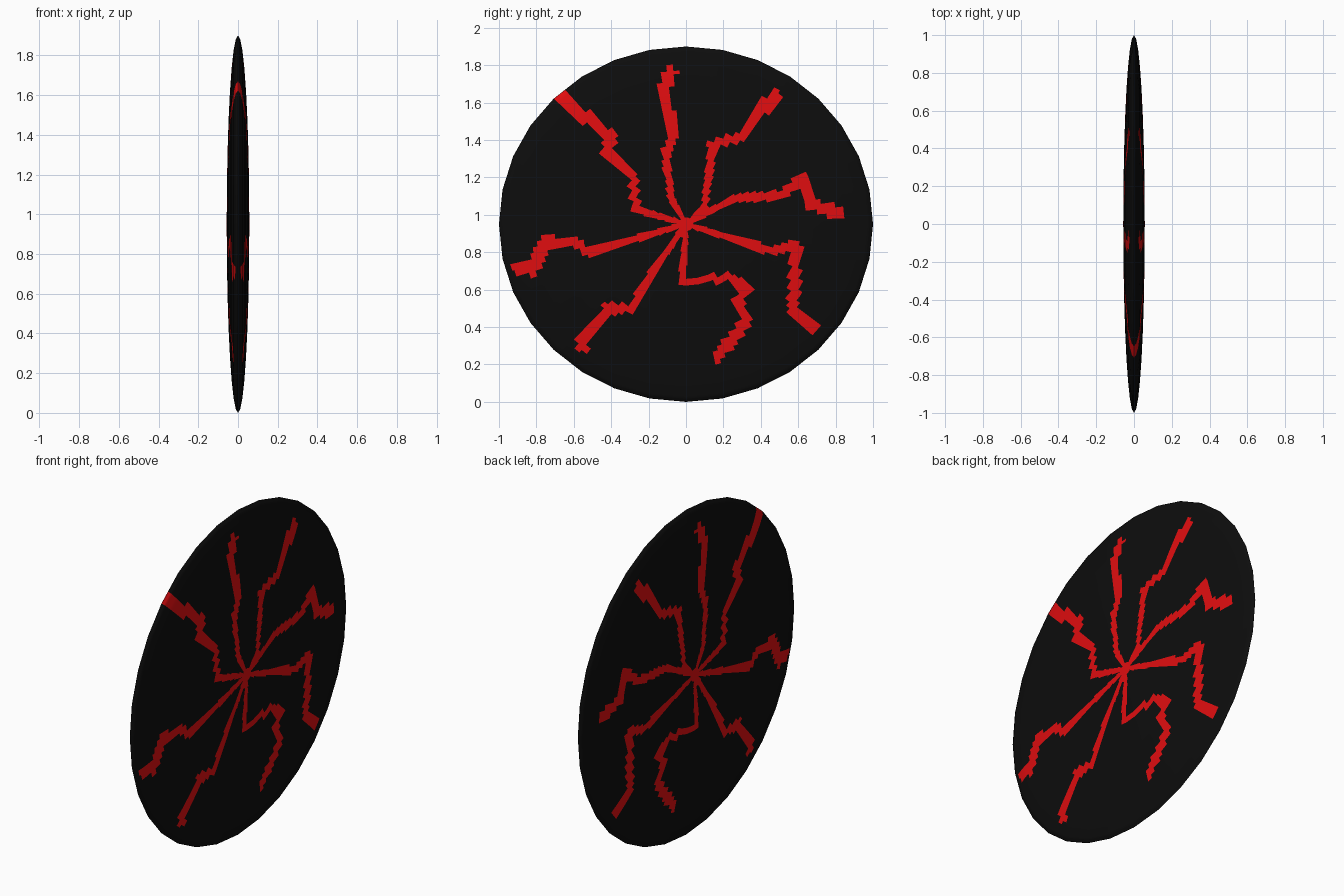
import bpy, bmesh
from math import pi
from mathutils import Matrix, Vector
from mathutils.geometry import intersect_point_line

if "Cube" in bpy.data.objects:
    bpy.data.objects.remove(bpy.data.objects["Cube"])

RY, RZ, RX = 1.0, 0.95, 0.057
HUB = Vector((0, RZ))

# Crack paths as (y, z) corners; every crack starts at the hub
CRACKS = [
    [(-.08, 1.09), (-.11, 1.33), (-.06, 1.42), (-.12, 1.67), (-.08, 1.76)],
    [(.10, 1.04), (.14, 1.37), (.30, 1.42), (.47, 1.64)],
    [(.26, 1.09), (.50, 1.10), (.62, 1.20), (.67, 1.05), (.82, 1.01)],
    [(.45, .81), (.59, .84), (.57, .50), (.68, .41)],
    [(-.02, .63), (.22, .67), (.33, .61), (.27, .55), (.33, .44), (.17, .24)],
    [(-.18, .69), (-.29, .50), (-.42, .50), (-.56, .30)],
    [(-.28, .87), (-.52, .80), (-.60, .86), (-.76, .85), (-.82, .71), (-.90, .72)],
    [(-.27, 1.03), (-.28, 1.20), (-.42, 1.33), (-.40, 1.42), (-.69, 1.64)],
]
SEGMENTS = []
for path in CRACKS:
    points = [HUB] + [Vector(p) for p in path]
    SEGMENTS += zip(points, points[1:])


def on_crack(p):
    # Cracks widen away from the hub
    half_width = 0.014 + 0.024 * (p - HUB).length
    for a, b in SEGMENTS:
        t = intersect_point_line(p, a, b)[1]
        if (p - a.lerp(b, min(max(t, 0), 1))).length < half_width:
            return True
    return False


def material(name, colour):
    m = bpy.data.materials.new(name)
    m.diffuse_color = (*colour, 1)
    m.use_nodes = True
    m.node_tree.nodes["Principled BSDF"].inputs["Base Color"].default_value = m.diffuse_color
    return m


# Flattened 32-sided sphere with its poles on the two broad faces
bm = bmesh.new()
bmesh.ops.create_uvsphere(bm, u_segments=32, v_segments=16, radius=1)
bmesh.ops.rotate(bm, verts=bm.verts, matrix=Matrix.Rotation(pi / 2, 3, 'Y'))
bmesh.ops.scale(bm, verts=bm.verts, vec=(RX, RY, RZ))
bmesh.ops.translate(bm, verts=bm.verts, vec=(0, 0, RZ))

# Split the facets into a fine polar grid and colour the cells under the cracks
bmesh.ops.subdivide_edges(bm, edges=bm.edges[:], cuts=4, use_grid_fill=True)
for f in bm.faces:
    c = f.calc_center_median()
    f.material_index = int(on_crack(c.yz))
    f.smooth = True

mesh = bpy.data.meshes.new("cracked_disc")
bm.to_mesh(mesh)
bm.free()
mesh.materials.append(material("black", (.004, .004, .004)))
mesh.materials.append(material("red", (.75, .004, .005)))
disc = bpy.data.objects.new("cracked_disc", mesh)
bpy.context.collection.objects.link(disc)
